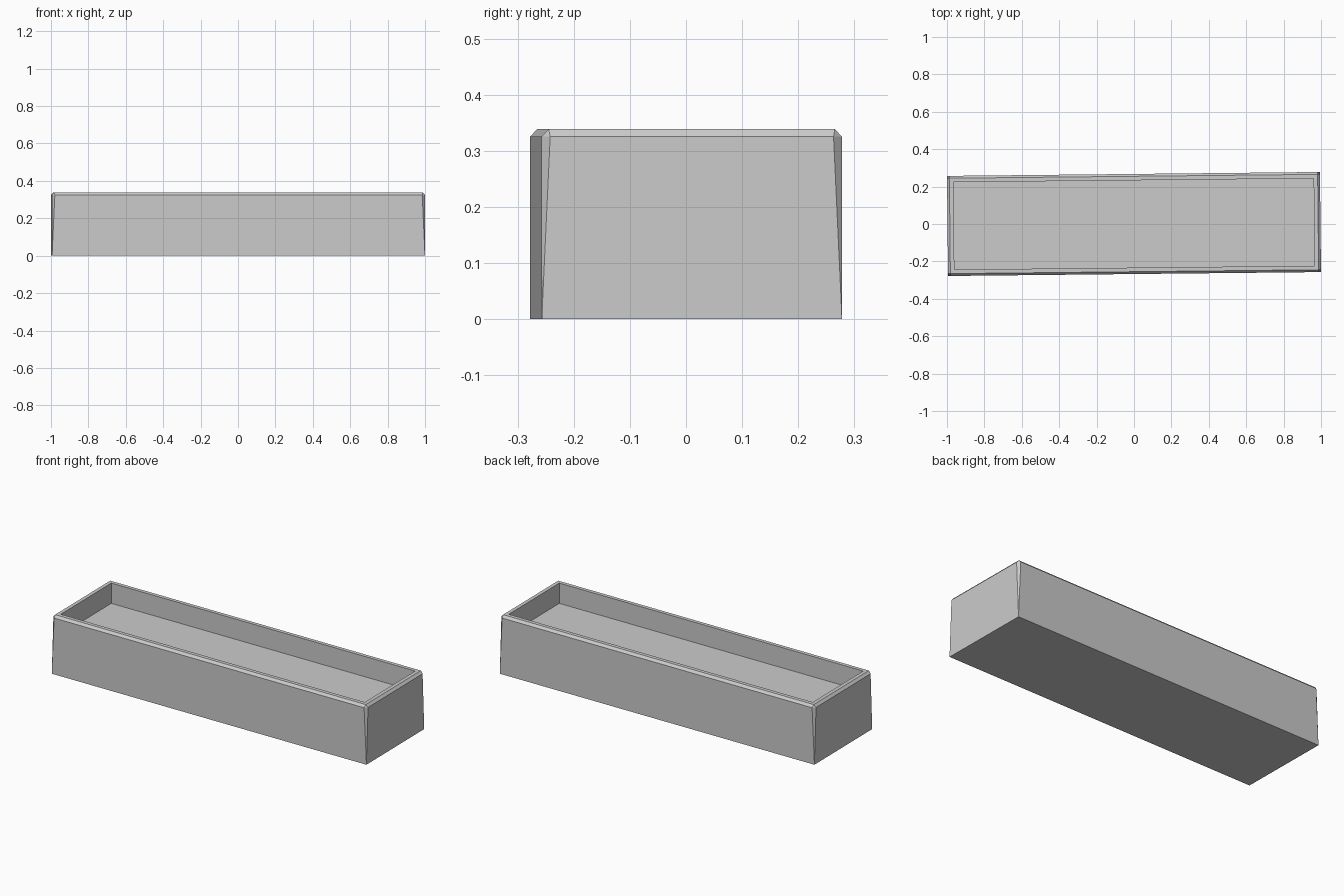
import bpy, bmesh, math

if "Cube" in bpy.data.objects:
    bpy.data.objects.remove(bpy.data.objects["Cube"])

L, W, H = 1.994, 0.535, 0.339   # overall box
BEV_Z, BEV = 0.325, 0.015       # chamfer start height and corner cut
TOP_IN, WALL, FLOOR = 0.0125, 0.034, 0.222

bm = bmesh.new()
SIGNS = [(-1, -1), (1, -1), (1, 1), (-1, 1)]


def ring(inset, z):
    return [bm.verts.new((sx * (L / 2 - inset), sy * (W / 2 - inset), z)) for sx, sy in SIGNS]


def bridge(a, b):
    for i in range(4):
        j = (i + 1) % 4
        bm.faces.new((a[i], a[j], b[j], b[i]))


# outer base, rim top, inner lip and recessed floor
base, top = ring(0, 0), ring(TOP_IN, H)
lip, floor = ring(WALL, H), ring(WALL, FLOOR)

# each corner is cut at the top and tapers to a point at the base
cuts = []
for i, (sx, sy) in enumerate(SIGNS):
    x, y = sx * L / 2, sy * W / 2
    on_long = bm.verts.new((x - sx * BEV, y, BEV_Z))
    on_end = bm.verts.new((x, y - sy * BEV, BEV_Z))
    cuts.append((on_end, on_long) if i % 2 == 0 else (on_long, on_end))

for i in range(4):
    j = (i + 1) % 4
    a, b = cuts[i]
    c = cuts[j][0]
    bm.faces.new((base[i], base[j], c, b))   # wall
    bm.faces.new((b, c, top[j], top[i]))     # top chamfer
    bm.faces.new((base[i], b, a))            # tapered corner
    bm.faces.new((a, b, top[i]))             # corner tip

bridge(top, lip)
bridge(lip, floor)
bm.faces.new(floor)
bm.faces.new(base[::-1])
bmesh.ops.recalc_face_normals(bm, faces=bm.faces[:])

mesh = bpy.data.meshes.new("planter_box")
bm.to_mesh(mesh)
bm.free()
box = bpy.data.objects.new("planter_box", mesh)
bpy.context.collection.objects.link(box)
box.rotation_euler.z = math.radians(0.6)   # sits very slightly turned
